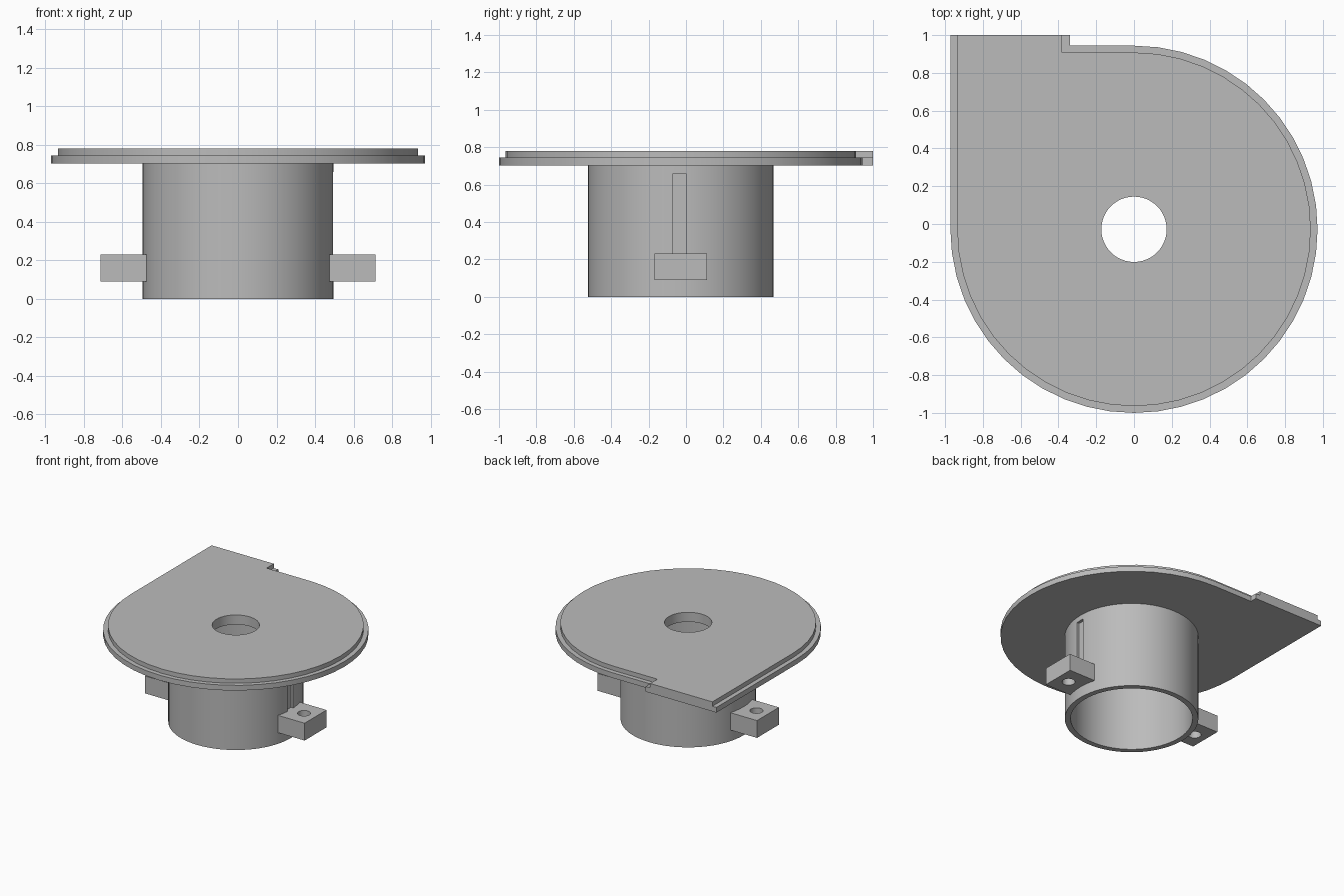
import bpy
import bmesh
from math import sin, cos, pi, radians

if "Cube" in bpy.data.objects:
    bpy.data.objects.remove(bpy.data.objects["Cube"])

CY = -0.028  # shared axis of disc, tube and bore

grey = bpy.data.materials.new("plain grey")
grey.use_nodes = True
colour = (0.5, 0.5, 0.5, 1)
grey.diffuse_color = colour
grey.node_tree.nodes["Principled BSDF"].inputs["Base Color"].default_value = colour


def prism(name, outline, z0, z1):
    """Extrude a closed counter-clockwise outline between two heights."""
    bm = bmesh.new()
    face = bm.faces.new([bm.verts.new((x, y, z0)) for x, y in outline])
    top = bmesh.ops.extrude_face_region(bm, geom=[face])["geom"]
    verts = [v for v in top if isinstance(v, bmesh.types.BMVert)]
    bmesh.ops.translate(bm, verts=verts, vec=(0, 0, z1 - z0))
    bmesh.ops.recalc_face_normals(bm, faces=bm.faces)
    mesh = bpy.data.meshes.new(name)
    bm.to_mesh(mesh)
    bm.free()
    mesh.materials.append(grey)
    obj = bpy.data.objects.new(name, mesh)
    bpy.context.collection.objects.link(obj)
    return obj


def arc(r, start, end, n, cx=0.0):
    angles = [radians(start + (end - start) * i / n) for i in range(n + 1)]
    return [(cx + r * cos(a), CY + r * sin(a)) for a in angles]


def circle(r, n=64, cx=0.0):
    return arc(r, 0, 360, n, cx)[:-1]


def rectangle(x0, x1, y0, y1):
    return [(x0, y0), (x1, y0), (x1, y1), (x0, y1)]


def cut(obj, cutter):
    mod = obj.modifiers.new("cut", 'BOOLEAN')
    mod.operation = 'DIFFERENCE'
    mod.solver = 'EXACT'
    mod.object = cutter
    bpy.context.view_layer.objects.active = obj
    bpy.ops.object.modifier_apply(modifier=mod.name)
    bpy.data.objects.remove(cutter)


def smooth(obj):
    bpy.ops.object.select_all(action='DESELECT')
    obj.select_set(True)
    bpy.context.view_layer.objects.active = obj
    bpy.ops.object.shade_smooth_by_angle(angle=radians(30))


def scroll_plate(name, r, notch_x, z0, z1):
    """Disc whose rim runs straight out into a square-ended spout."""
    outline = arc(r, -180, 90, 36)
    outline += [(notch_x, CY + r), (notch_x, 1), (-r, 1)]
    plate = prism(name, outline, z0, z1)
    cut(plate, prism("bore_cutter", circle(0.173, 48), z0 - 0.1, z1 + 0.1))
    smooth(plate)


# Stepped cover plate
scroll_plate("lower_plate", 0.972, -0.34, 0.703, 0.745)
scroll_plate("upper_plate", 0.936, -0.38, 0.745, 0.78)

# Open motor tube with a shallow wire groove on one side
tube = prism("motor_tube", circle(0.495), 0, 0.703)
cut(tube, prism("tube_bore_cutter", circle(0.452), -0.1, 0.8))
cut(tube, prism("groove_cutter", rectangle(0.472, 0.6, -0.07, 0.0), 0.2, 0.66))
smooth(tube)

# Mounting lugs with vertical screw holes
for side, name in ((1, "left_lug"), (-1, "right_lug")):
    x0, x1 = sorted((side * 0.468, side * 0.713))
    lug = prism(name, rectangle(x0, x1, CY - 0.14, CY + 0.14), 0.09, 0.23)
    cut(lug, prism("screw_cutter", circle(0.048, 32, side * 0.61), 0, 0.4))
    smooth(lug)
